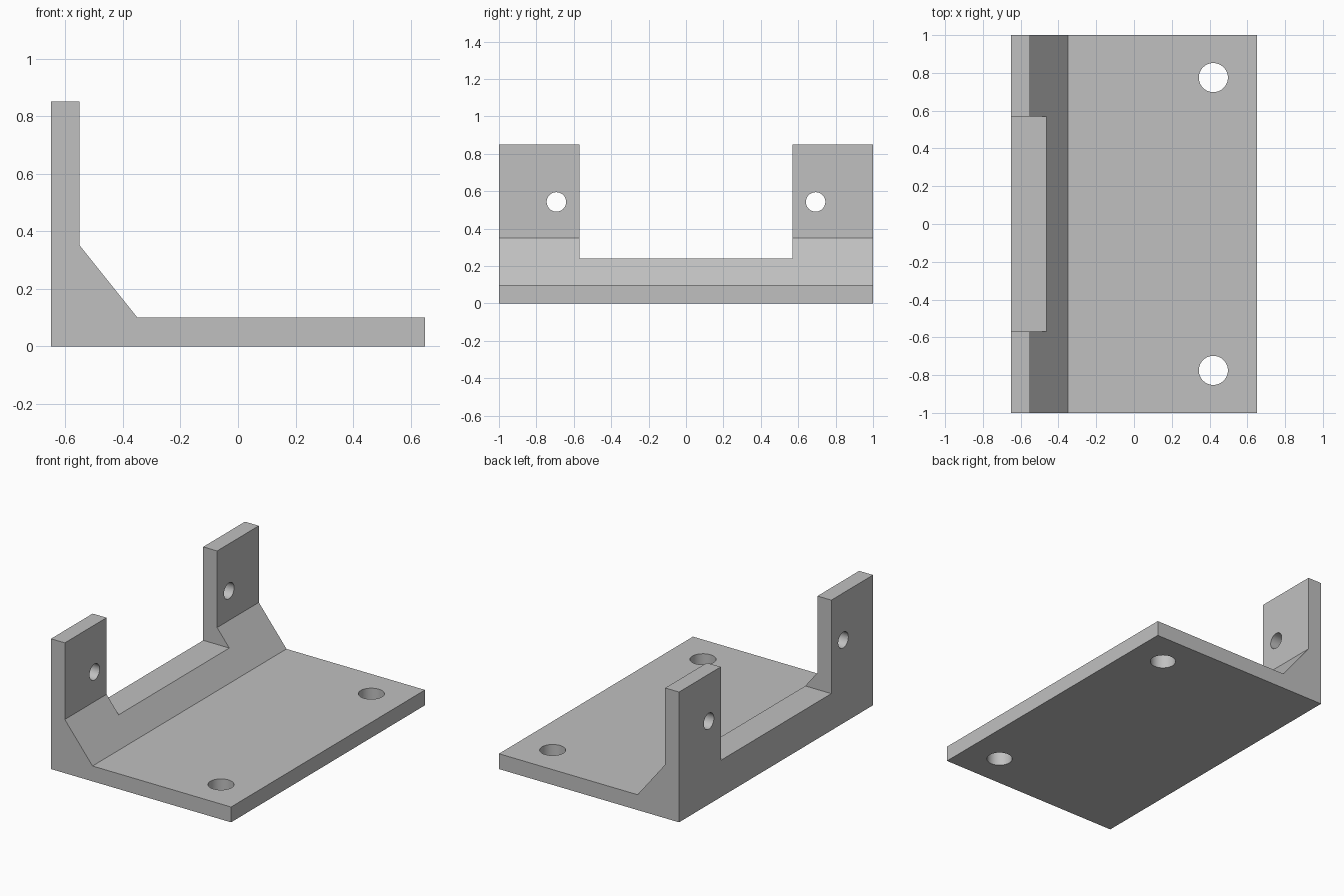
import bpy
import bmesh
import math
from mathutils import Matrix

cube = bpy.data.objects.get("Cube")
if cube:
    bpy.data.objects.remove(cube, do_unlink=True)

# Single grey finish
GREY = (0.53, 0.53, 0.53, 1)
grey = bpy.data.materials.new("plain_grey")
grey.use_nodes = True
grey.diffuse_color = GREY
grey.node_tree.nodes["Principled BSDF"].inputs["Base Color"].default_value = GREY


def add_object(name, bm):
    bmesh.ops.recalc_face_normals(bm, faces=bm.faces[:])
    mesh = bpy.data.meshes.new(name)
    bm.to_mesh(mesh)
    bm.free()
    mesh.materials.append(grey)
    obj = bpy.data.objects.new(name, mesh)
    bpy.context.collection.objects.link(obj)
    return obj


def cylinder(name, centre, radius, axis):
    """Drill-shaped cutter along the x or z axis."""
    bm = bmesh.new()
    turn = Matrix.Rotation(math.pi / 2, 4, "Y") if axis == "x" else Matrix()
    bmesh.ops.create_cone(bm, cap_ends=True, segments=48, radius1=radius,
                          radius2=radius, depth=0.3,
                          matrix=Matrix.Translation(centre) @ turn)
    return add_object(name, bm)


def cut(target, cutter):
    mod = target.modifiers.new(cutter.name, "BOOLEAN")
    mod.operation = "DIFFERENCE"
    mod.solver = "EXACT"
    mod.object = cutter
    cutter.hide_render = True
    cutter.hide_set(True)


# Bracket: L-shaped profile with a sloped fillet, extruded along y
profile = [(-0.65, 0), (0.65, 0), (0.65, 0.1), (-0.35, 0.1),
           (-0.55, 0.35), (-0.55, 0.85), (-0.65, 0.85)]
bm = bmesh.new()
face = bm.faces.new([bm.verts.new((x, -1, z)) for x, z in profile])
side = bmesh.ops.extrude_face_region(bm, geom=[face])
verts = [v for v in side["geom"] if isinstance(v, bmesh.types.BMVert)]
bmesh.ops.translate(bm, verts=verts, vec=(0, 2, 0))
bracket = add_object("bracket", bm)

# Notch that separates the two upright tabs
bm = bmesh.new()
bmesh.ops.create_cube(bm, size=1, matrix=Matrix.Translation((-0.55, 0, 0.64))
                      @ Matrix.Diagonal((0.6, 1.14, 0.8, 1)))
cut(bracket, add_object("notch_cutter", bm))

# Mounting holes through the base and the tabs
for label, s in (("front", -1), ("back", 1)):
    cut(bracket, cylinder(label + "_base_hole_cutter", (0.42, s * 0.775, 0.05), 0.077, "z"))
    cut(bracket, cylinder(label + "_tab_hole_cutter", (-0.6, s * 0.693, 0.543), 0.052, "x"))

# Apply the cuts, then drop the cutters
bpy.context.view_layer.update()
result = bpy.data.meshes.new_from_object(
    bracket.evaluated_get(bpy.context.evaluated_depsgraph_get()))
cutters = [m.object for m in bracket.modifiers]
bracket.modifiers.clear()
bracket.data = result
for cutter in cutters:
    bpy.data.objects.remove(cutter, do_unlink=True)

# Smooth hole walls, sharp edges elsewhere
bpy.ops.object.select_all(action="DESELECT")
bracket.select_set(True)
bpy.context.view_layer.objects.active = bracket
bpy.ops.object.shade_smooth_by_angle(angle=math.radians(30))
